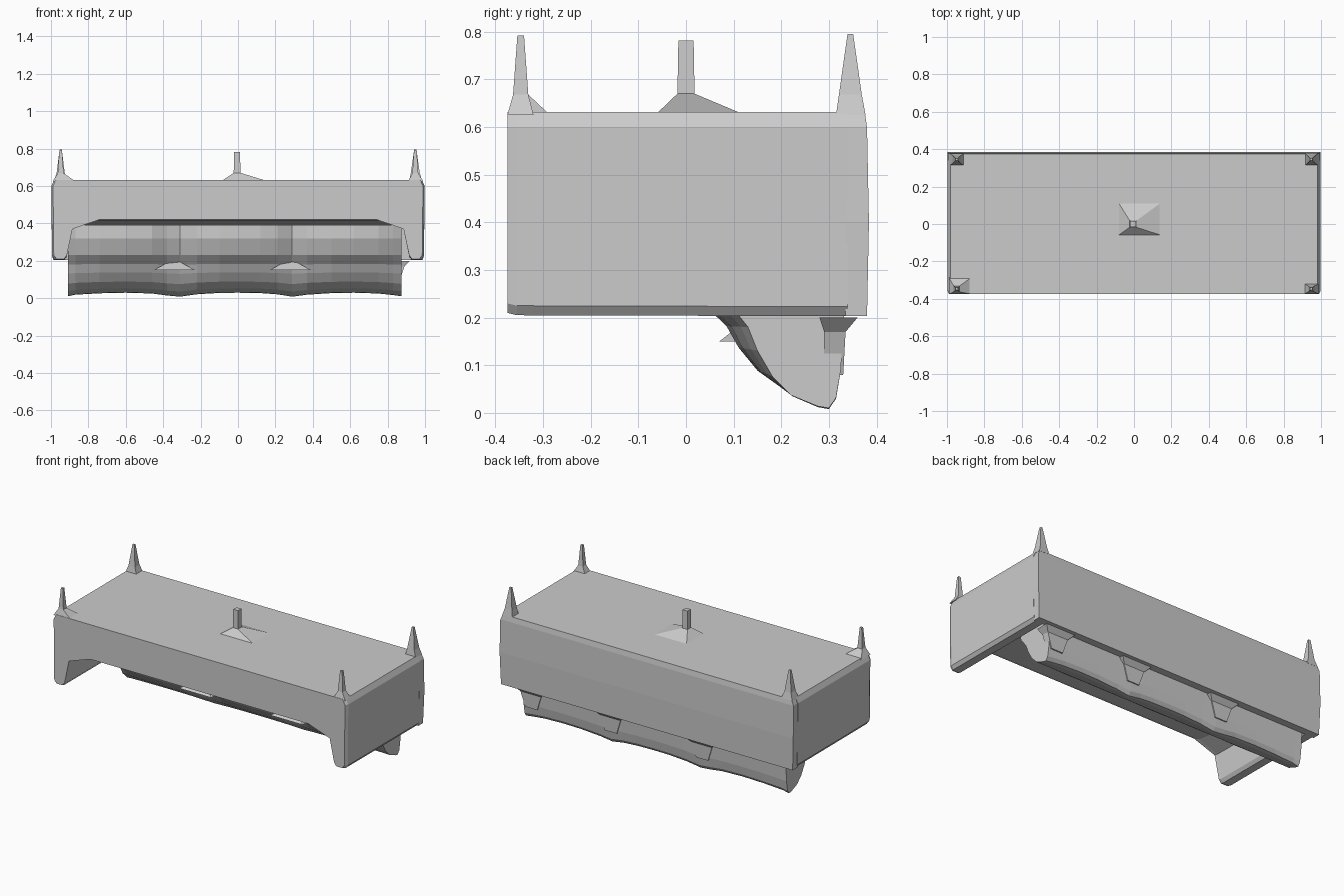
import bpy, bmesh, math


def loft(name, rings):
    """Skin equal-length closed rings of points and cap both ends."""
    bm = bmesh.new()
    vs = [[bm.verts.new(p) for p in r] for r in rings]
    n = len(rings[0])
    for a, b in zip(vs, vs[1:]):
        for i in range(n):
            j = (i + 1) % n
            bm.faces.new((a[i], a[j], b[j], b[i]))
    bm.faces.new(vs[0])
    bm.faces.new(vs[-1])
    bmesh.ops.recalc_face_normals(bm, faces=bm.faces)
    me = bpy.data.meshes.new(name)
    bm.to_mesh(me)
    bm.free()
    ob = bpy.data.objects.new(name, me)
    bpy.context.collection.objects.link(ob)
    return ob


def rect(x0, x1, y0, y1, z):
    return [(x0, y0, z), (x1, y0, z), (x1, y1, z), (x0, y1, z)]


def arch(y, grow, zb, corner, mid):
    """Cross-section of the roof block with its two side walls."""
    w = 0.985 + grow
    half = [(w, zb + 0.02), (w + 0.004, 0.6), (w - 0.012, 0.632)]
    inner = [(mid[0], mid[1]), corner, (0.915, zb + 0.02), (0.93, zb)]
    right = inner + [(w - 0.015, zb)] + half
    left = [(-x, z) for x, z in reversed(right)]
    return [(x, y, z) for x, z in right + left]


# Roof block with side walls, the underside sloping back from the front arch
loft("roof_and_side_walls", [
    arch(-0.375, 0.0, 0.21, (0.885, 0.37), (0.74, 0.42)),
    arch(-0.355, 0.009, 0.205, (0.89, 0.37), (0.76, 0.415)),
    arch(0.34, 0.009, 0.203, (0.9, 0.37), (0.86, 0.385)),
    ])

# Back wall
loft("back_wall", [rect(-0.99, 0.99, 0.335, 0.38, 0.203),
                   rect(-0.997, 0.997, 0.335, 0.384, 0.4),
                   rect(-0.995, 0.995, 0.335, 0.38, 0.6),
                   rect(-0.98, 0.98, 0.335, 0.375, 0.632)])

# Lumpy hanging mass: three bulges with pinched seams between them
section = [(0.0, 0.39), (0.0, 0.32), (0.035, 0.23), (0.085, 0.18), (0.11, 0.13),
           (0.15, 0.075), (0.2, 0.035), (0.27, 0.012), (0.3, 0.008), (0.315, 0.03),
           (0.325, 0.09), (0.33, 0.18), (0.335, 0.28), (0.335, 0.39)]
stations = [(-0.91, 0.1), (-0.87, 0.5), (-0.74, 0.85), (-0.6, 1), (-0.46, 0.8),
            (-0.38, 0.3), (-0.31, 0), (-0.22, 0.6), (-0.1, 0.95), (0.0, 1),
            (0.12, 0.9), (0.21, 0.6), (0.29, 0), (0.37, 0.5), (0.5, 0.9),
            (0.62, 1), (0.75, 0.8), (0.83, 0.4), (0.875, 0.1)]
rings = []
for x, b in stations:
    ring = []
    for y, z in section:
        front = max(0.0, (0.3 - y) / 0.3)
        low = max(0.0, (0.2 - z) / 0.2)
        ring.append((x, y + 0.07 * (1 - b) * front, z + 0.022 * b * low))
    rings.append(ring)
loft("hanging_bulges", rings)

# Small wedges behind the seams of the bulges
for x in (-0.34, 0.28, 0.82):
    loft("seam_wedge", [rect(x - 0.1, x + 0.1, 0.28, 0.36, 0.2),
                        rect(x - 0.07, x + 0.07, 0.29, 0.335, 0.17),
                        rect(x - 0.04, x + 0.04, 0.29, 0.33, 0.08)])
for x in (-0.34, 0.28):
    loft("front_wedge", [rect(x - 0.11, x + 0.11, 0.07, 0.3, 0.15),
                         rect(x - 0.01, x + 0.01, 0.14, 0.3, 0.205)])


def spike(name, x, y, base, neck, neck_z, tip, top_z):
    """Flared foot, slim neck and tapering tip."""
    x0, x1, y0, y1 = base
    loft(name, [rect(x0, x1, y0, y1, 0.625),
                rect(x - neck, x + neck, y - neck, y + neck, neck_z),
                rect(x - tip, x + tip, y - tip, y + tip, top_z)])


# Corner spikes and centre post
spike("front_left_spike", -0.948, -0.347, (-0.99, -0.87, -0.375, -0.285), 0.016, 0.668, 0.007, 0.792)
spike("front_right_spike", 0.948, -0.347, (0.91, 0.99, -0.375, -0.32), 0.016, 0.668, 0.007, 0.792)
spike("back_left_spike", -0.948, 0.345, (-0.985, -0.91, 0.315, 0.377), 0.022, 0.668, 0.006, 0.795)
spike("back_right_spike", 0.948, 0.345, (0.915, 0.985, 0.315, 0.377), 0.024, 0.668, 0.006, 0.795)
spike("centre_post", -0.005, 0.0, (-0.09, 0.16, -0.065, 0.125), 0.018, 0.67, 0.016, 0.782)
